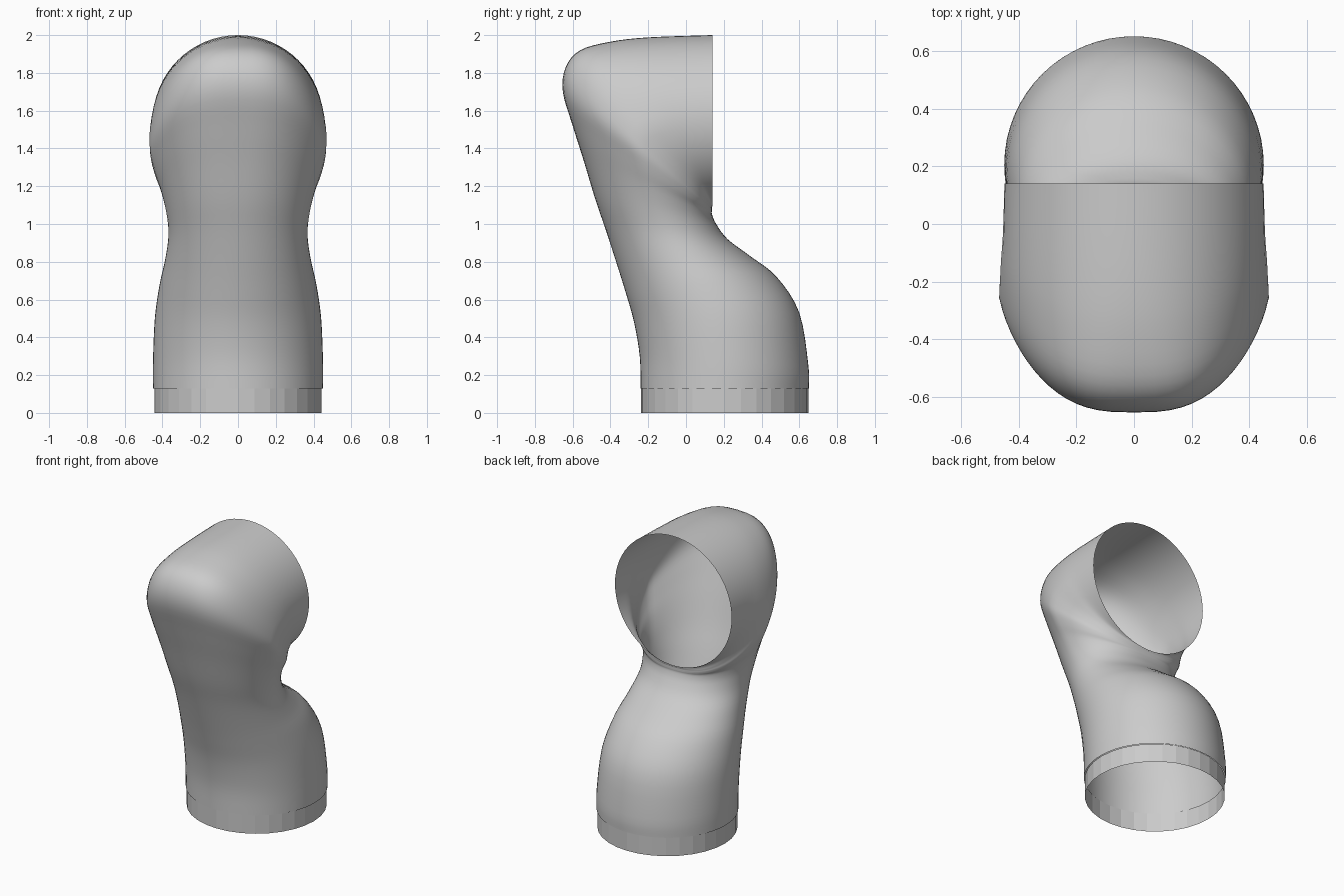
import bpy, bmesh, math
from mathutils import Vector

if "Cube" in bpy.data.objects:
    bpy.data.objects.remove(bpy.data.objects["Cube"])

N = 64

def add_mesh(name, rings, angle):
    bm = bmesh.new()
    loops = [[bm.verts.new(p) for p in r] for r in rings]
    for a, b in zip(loops, loops[1:]):
        n = len(a)
        for i in range(n):
            j = (i + 1) % n
            bm.faces.new((a[i], a[j], b[j], b[i]))
    bmesh.ops.recalc_face_normals(bm, faces=bm.faces[:])
    me = bpy.data.meshes.new(name)
    bm.to_mesh(me)
    bm.free()
    ob = bpy.data.objects.new(name, me)
    bpy.context.collection.objects.link(ob)
    if angle:
        bpy.ops.object.select_all(action='DESELECT')
        ob.select_set(True)
        bpy.context.view_layer.objects.active = ob
        bpy.ops.object.shade_smooth_by_angle(angle=math.radians(angle))
    return ob

def catmull(p, t, i):
    a, b, c, d = (p[max(0, min(len(p) - 1, i + k))] for k in (-1, 0, 1, 2))
    return 0.5 * (2*b + (c - a)*t + (2*a - 5*b + 4*c - d)*t*t + (3*b - a - 3*c + d)*t**3)

# Bent pipe stations: front y, z / back y, z / half width / squareness
stations = [
    (-.24, .13, .65, .13, .45, 0),
    (-.245, .30, .648, .25, .45, 0),
    (-.275, .48, .60, .53, .44, 0),
    (-.32, .64, .48, .72, .415, 0),
    (-.37, .80, .34, .83, .385, 0),
    (-.425, .97, .22, .92, .368, .02),
    (-.48, 1.13, .16, 1.0, .38, .06),
    (-.54, 1.33, .138, 1.05, .41, .11),
    (-.60, 1.52, .137, 1.07, .443, .16),
    (-.652, 1.70, .137, 1.08, .465, .18),
    (-.637, 1.83, .137, 1.085, .468, .18),
    (-.56, 1.92, .138, 1.09, .466, .16),
    (-.40, 1.965, .14, 1.093, .462, .08),
    (-.20, 1.988, .14, 1.096, .455, .02),
    (.14, 2.0, .14, 1.10, .45, 0),
]
cols = list(zip(*stations))

def ring(i, t):
    fy, fz, by, bz, w, k = (catmull(c, t, i) for c in cols)
    f, b = Vector((0, fy, fz)), Vector((0, by, bz))
    mid, half = (f + b) / 2, (f - b) / 2
    pts = []
    for s in range(N):
        a = 2 * math.pi * s / N
        u, v = math.cos(a), math.sin(a)
        power = 1 - (1.7 if u > 0 else 1.3) * k
        x = w * math.copysign(abs(v) ** power, v) * (1 - k * max(0, u))
        pts.append(mid + half * u + Vector((x, 0, 0)))
    return pts

rings = [ring(i, t / 4) for i in range(len(stations) - 1) for t in range(4)]
rings.append(ring(len(stations) - 2, 1.0))
add_mesh("bent_pipe", rings, 60)

# Faceted collar at the foot
def circle(r, z, n=32):
    return [(r * math.sin(2*math.pi*i/n), .205 + r * math.cos(2*math.pi*i/n), z) for i in range(n)]

add_mesh("base_collar", [circle(.443, 0), circle(.443, .13)], 0)
